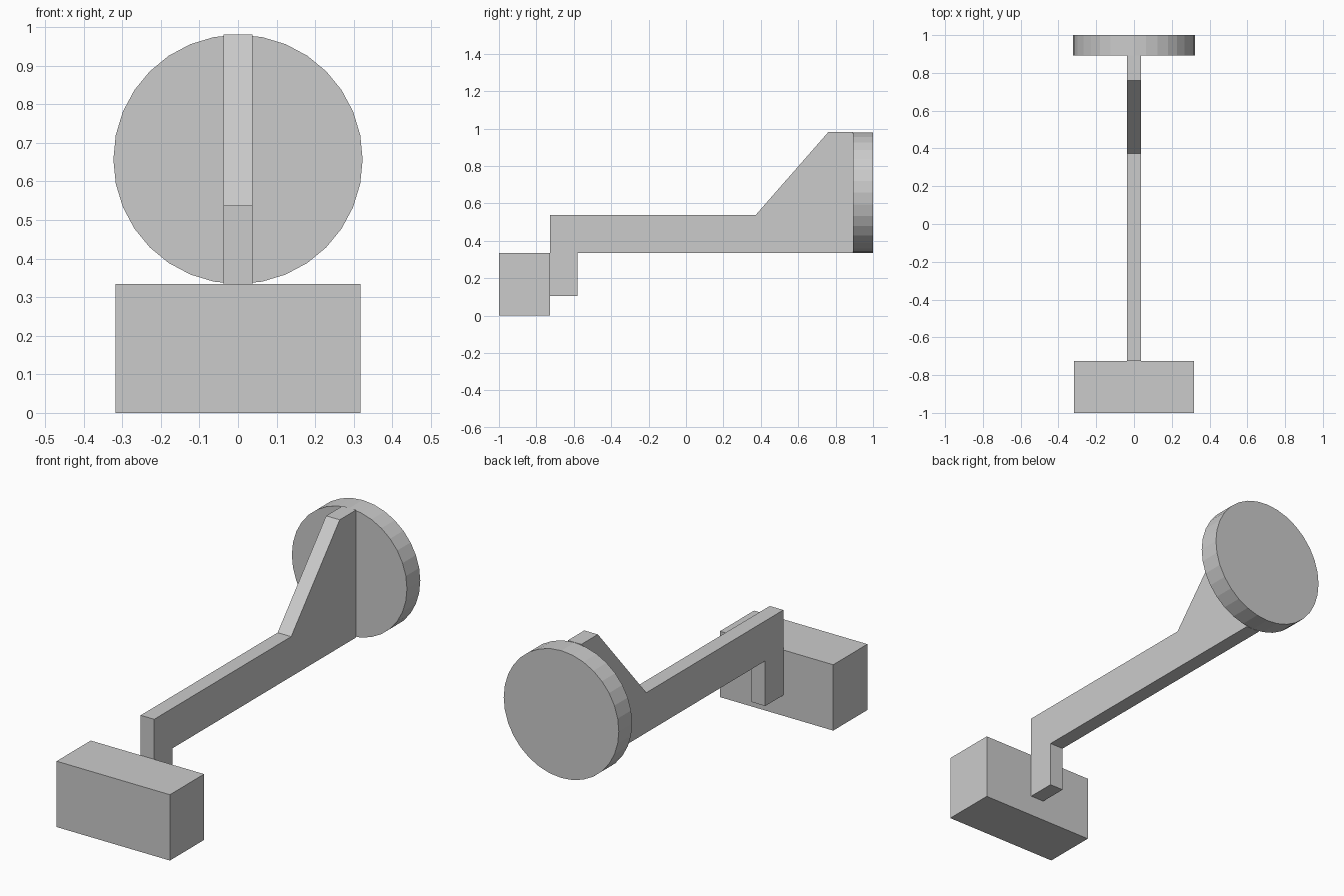
import bpy, bmesh
from math import pi
from mathutils import Matrix

if "Cube" in bpy.data.objects:
    bpy.data.objects.remove(bpy.data.objects["Cube"])


def add_object(name, bm):
    bmesh.ops.recalc_face_normals(bm, faces=bm.faces)
    mesh = bpy.data.meshes.new(name)
    bm.to_mesh(mesh)
    bm.free()
    obj = bpy.data.objects.new(name, mesh)
    bpy.context.collection.objects.link(obj)
    return obj


def extrude_profile(name, points, half_width):
    """Extrude a (y, z) outline symmetrically along x."""
    bm = bmesh.new()
    face = bm.faces.new([bm.verts.new((-half_width, y, z)) for y, z in points])
    new = bmesh.ops.extrude_face_region(bm, geom=[face])["geom"]
    verts = [g for g in new if isinstance(g, bmesh.types.BMVert)]
    bmesh.ops.translate(bm, verts=verts, vec=(2 * half_width, 0, 0))
    return add_object(name, bm)


# Front block
extrude_profile("front_block",
                [(-1, 0), (-0.726, 0), (-0.726, 0.334), (-1, 0.334)], 0.318)

# Arm with a drop tab at the front and a gusset rising to the disc
extrude_profile("gusset_arm", [
    (-0.726, 0.105), (-0.581, 0.105), (-0.581, 0.334), (0.893, 0.334),
    (0.893, 0.981), (0.761, 0.981), (0.372, 0.537), (-0.726, 0.537)], 0.038)

# Round mounting disc
bm = bmesh.new()
bmesh.ops.create_cone(
    bm, cap_ends=True, segments=32, radius1=0.323, radius2=0.323, depth=0.107,
    matrix=Matrix.Translation((0, 0.9465, 0.657)) @ Matrix.Rotation(pi / 2, 4, 'X'))
add_object("mounting_disc", bm)
